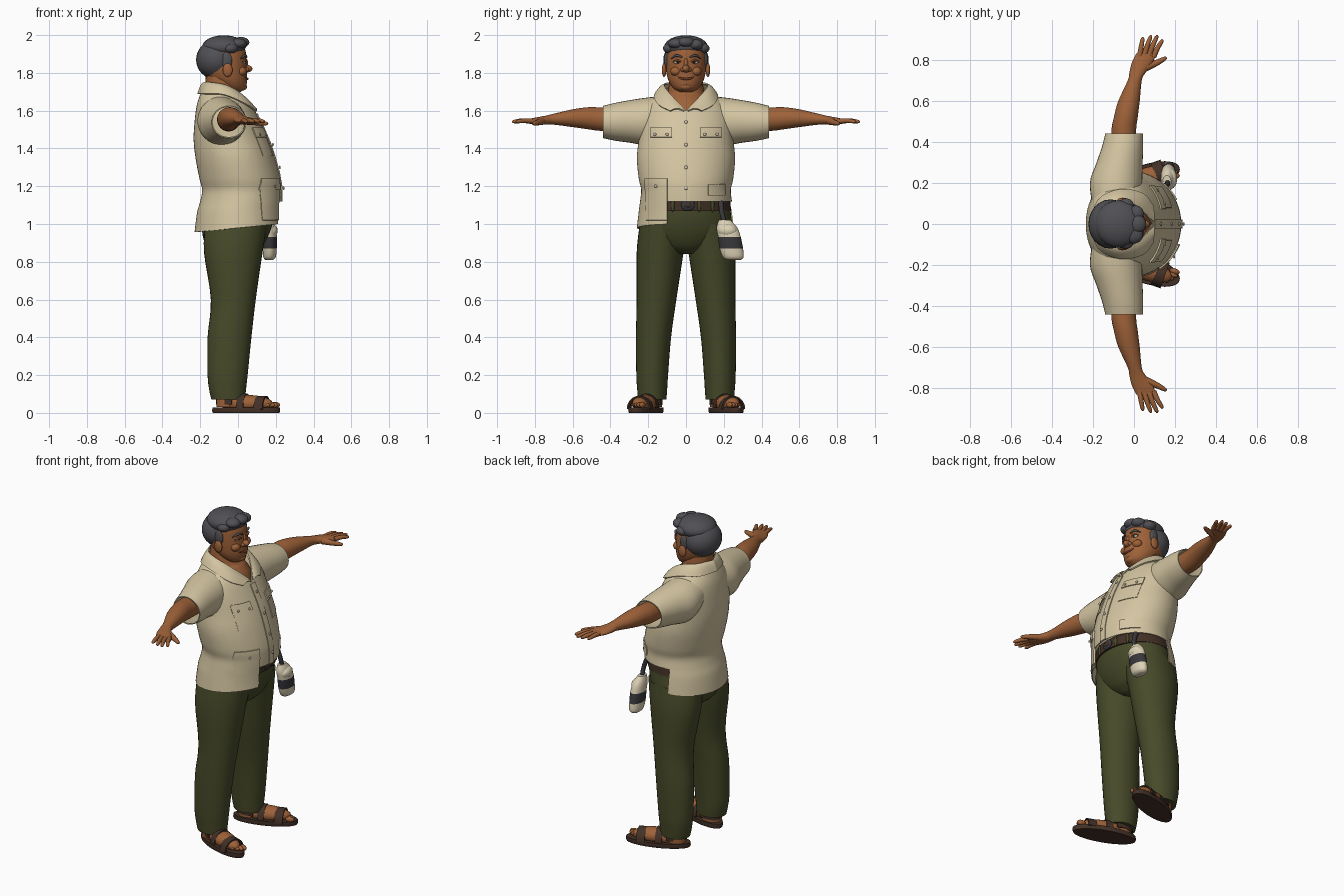
import bpy, bmesh
from math import sin, cos, pi, sqrt, radians
from mathutils import Vector, Matrix

if "Cube" in bpy.data.objects:
    bpy.data.objects.remove(bpy.data.objects["Cube"], do_unlink=True)


def material(name, *rgb):
    mat = bpy.data.materials.new(name)
    mat.use_nodes = True
    mat.diffuse_color = (*rgb, 1)
    mat.node_tree.nodes["Principled BSDF"].inputs["Base Color"].default_value = (*rgb, 1)
    return mat


cream = material("shirt cream", .66, .56, .36)
skin = material("warm skin", .34, .12, .04)
olive = material("trouser olive", .062, .068, .022)
gray = material("hair gray", .08, .08, .09)
leather = material("dark leather", .055, .03, .02)
canvas = material("pouch canvas", .72, .64, .46)
charcoal = material("charcoal", .04, .04, .045)
eye_white = material("eye white", .7, .62, .52)
eye_dark = material("eye dark", .02, .012, .01)
lip = material("lip brown", .18, .05, .025)


def finish(name, bm, mats, thick=0, rule=None):
    """Turn a bmesh into a smooth shaded object, optionally with thickness."""
    bmesh.ops.recalc_face_normals(bm, faces=bm.faces)
    if thick:
        bmesh.ops.solidify(bm, geom=bm.faces[:], thickness=thick)
        bmesh.ops.recalc_face_normals(bm, faces=bm.faces)
    if rule:
        for face in bm.faces:
            face.material_index = rule(face.calc_center_median())
    mesh = bpy.data.meshes.new(name)
    bm.to_mesh(mesh)
    bm.free()
    mesh.shade_smooth()
    mesh.set_sharp_from_angle(angle=radians(45))
    for mat in mats:
        mesh.materials.append(mat)
    obj = bpy.data.objects.new(name, mesh)
    bpy.context.collection.objects.link(obj)
    return obj


def smooth_rows(rows, steps=4):
    """Resample rows of numbers along a smooth spline."""
    rows = [Vector(r) for r in rows]
    out = []
    for i in range(len(rows) - 1):
        p, q = rows[i], rows[i + 1]
        m = (q - rows[max(i - 1, 0)]) / 2
        n = (rows[min(i + 2, len(rows) - 1)] - p) / 2
        for k in range(steps):
            t = k / steps
            out.append(p + m * t + (3 * (q - p) - 2 * m - n) * t**2 + (2 * (p - q) + m + n) * t**3)
    return out + [rows[-1]]


def loft(name, rings, mats, segs=32, caps=True, thick=0, edit=None, rule=None):
    """Skin closed elliptical rings given as centre and two half axes."""
    bm = bmesh.new()
    loops = []
    for c, u, v in rings:
        angles = [2 * pi * k / segs for k in range(segs)]
        loops.append([bm.verts.new(c + u * cos(a) + v * sin(a)) for a in angles])
    for low, high in zip(loops, loops[1:]):
        for k in range(segs):
            j = (k + 1) % segs
            bm.faces.new((low[k], low[j], high[j], high[k]))
    if caps:
        bm.faces.new(loops[0])
        bm.faces.new(loops[-1])
    if edit:
        edit(bm)
    return finish(name, bm, mats, thick, rule)


def column(name, rows, *mats, side=1, **options):
    """Upright loft; rows are z, x, y, x radius, y radius."""
    rings = [(Vector((x, y * side, z)), Vector((a, 0, 0)), Vector((0, b, 0)))
             for z, x, y, a, b in smooth_rows(rows)]
    return loft(name, rings, mats, **options)


def limb(name, rows, mat, side, **options):
    """Sideways loft; rows are y, x, z, x radius, z radius."""
    rings = [(Vector((x, y * side, z)), Vector((a, 0, 0)), Vector((0, 0, b)))
             for y, x, z, a, b in smooth_rows(rows)]
    return loft(name, rings, [mat], **options)


def tube(name, rows, mat):
    """Tapered tube; rows are x, y, z, radius."""
    rows = smooth_rows(rows)
    rings = []
    for i, r in enumerate(rows):
        way = rows[min(i + 1, len(rows) - 1)].xyz - rows[max(i - 1, 0)].xyz
        turn = way.to_track_quat('Z', 'Y')
        rings.append((r.xyz, turn @ Vector((r.w, 0, 0)), turn @ Vector((0, r.w, 0))))
    return loft(name, rings, [mat], segs=12)


def blob(name, loc, size, mat, turn=0):
    bm = bmesh.new()
    place = Matrix.Translation(loc) @ Matrix.Rotation(turn, 4, 'Z') @ Matrix.Diagonal((*size, 1))
    bmesh.ops.create_uvsphere(bm, u_segments=24, v_segments=16, radius=1, matrix=place)
    return finish(name, bm, [mat])


def sheet(name, fn, mat, nu=12, nv=6, thick=.008):
    """Thin curved plate from a function of u and v."""
    bm = bmesh.new()
    grid = [[bm.verts.new(fn(i / nu, j / nv)) for j in range(nv + 1)] for i in range(nu + 1)]
    for a, b in zip(grid, grid[1:]):
        for j in range(nv):
            bm.faces.new((a[j], b[j], b[j + 1], a[j + 1]))
    return finish(name, bm, [mat], thick)


# Shirt body with open neck and a tail lifted at the front left
shirt_rows = [(.96, 0, 0, .23, .26), (1.06, .005, 0, .222, .25), (1.12, .015, 0, .215, .243),
              (1.18, .02, 0, .21, .237), (1.24, .01, 0, .214, .25), (1.35, -.015, 0, .21, .26),
              (1.45, -.037, 0, .198, .25), (1.55, -.057, 0, .172, .245), (1.62, -.07, 0, .15, .22),
              (1.67, -.078, 0, .128, .17), (1.72, -.085, 0, .1, .115)]
HEM, NECK, SLOPE = 1.12, 1.6, .95


def cut_shirt(bm):
    for point, normal in (((0, 0, NECK), (0, 1, SLOPE)), ((0, 0, NECK), (0, 1, -SLOPE)),
                          ((0, -.1, 0), (0, 1, 0)), ((-.05, 0, 0), (1, 0, 0))):
        bmesh.ops.bisect_plane(bm, geom=bm.verts[:] + bm.edges[:] + bm.faces[:],
                               plane_co=point, plane_no=normal)
    gone = []
    for face in bm.faces:
        c = face.calc_center_median()
        tail = c.z < HEM and c.y > -.1 and c.x > -.05
        opening = c.x > -.08 and abs(c.y) < SLOPE * (c.z - NECK)
        if tail or opening:
            gone.append(face)
    bmesh.ops.delete(bm, geom=gone, context='FACES')
    for v in bm.verts:
        if v.co.z < HEM:
            v.co.z += (HEM - v.co.z) * (v.co.x + .2) * .6


column("shirt_body", shirt_rows, cream, segs=64, caps=False, thick=.006, edit=cut_shirt)
shirt_fine = smooth_rows(shirt_rows)


def shirt_front(y, z, lift):
    for a, b in zip(shirt_fine, shirt_fine[1:]):
        if a[0] <= z <= b[0]:
            r = a.lerp(b, (z - a[0]) / (b[0] - a[0]))
            return Vector((r[1] + r[3] * sqrt(max(0, 1 - (y / r[4])**2)) + lift, y, z))


def patch(name, y0, y1, z0, z1, lift):
    sheet(name, lambda u, v: shirt_front(y0 + (y1 - y0) * u, z0 + (z1 - z0) * v, lift), cream)


patch("button_placket", -.022, .022, HEM, 1.585, .006)
for z in (1.54, 1.42, 1.3, 1.19):
    blob("shirt_button", shirt_front(0, z, .012), (.005, .009, .009), canvas)
for s in (1, -1):
    patch("chest_pocket", .08 * s, .185 * s, 1.36, 1.47, .004)
    patch("chest_pocket_flap", .075 * s, .19 * s, 1.46, 1.51, .01)
    for y in (.1, .165):
        blob("pocket_button", shirt_front(y * s, 1.475, .016), (.005, .008, .008), canvas)
patch("lower_pocket", -.215, -.1, 1.02, 1.23, .008)
patch("lower_pocket_flap", -.22, -.1, 1.18, 1.24, .014)
patch("left_pocket_flap", .12, .21, 1.15, 1.21, .008)
blob("lower_pocket_button", shirt_front(-.16, 1.2, .02), (.005, .008, .008), canvas)

# Collar halves
inner = smooth_rows([(-.185, 0, 1.75), (-.14, .09, 1.75), (-.06, .115, 1.735), (.02, .085, 1.69), (.1, .008, NECK)])
outer = smooth_rows([(-.215, 0, 1.69), (-.175, .12, 1.69), (-.07, .17, 1.685), (.045, .15, 1.635), (.098, .085, NECK)])
for s in (1, -1):
    def collar(u, v):
        i = round(u * (len(inner) - 1))
        p = inner[i].lerp(outer[i], v)
        return (p.x, p.y * s, p.z + .012 * sin(pi * v))
    sheet("shirt_collar", collar, cream, nu=len(inner) - 1)

# Neck and chest
column("neck", [(1.55, -.06, 0, .14, .15), (1.62, -.07, 0, .13, .13), (1.67, -.078, 0, .107, .105),
                (1.7, -.085, 0, .09, .095), (1.8, -.09, 0, .08, .085)], skin)

# Head and face
column("head", [(1.7, -.02, 0, .035, .04), (1.72, -.03, 0, .07, .068), (1.76, -.05, 0, .098, .093),
                (1.81, -.07, 0, .118, .105), (1.87, -.08, 0, .125, .108), (1.93, -.08, 0, .115, .098),
                (1.97, -.08, 0, .07, .06)], skin)
blob("nose", (.045, 0, 1.822), (.031, .02, .02), skin)
blob("nose_bridge", (.038, 0, 1.845), (.016, .013, .035), skin)
blob("chin", (.018, 0, 1.727), (.03, .035, .022), skin)
tube("mouth", [(.03, -.05, 1.785, .002), (.044, -.028, 1.772, .005), (.05, 0, 1.768, .006),
               (.044, .028, 1.772, .005), (.03, .05, 1.785, .002)], lip)
for s in (1, -1):
    blob("nostril", (.042, .018 * s, 1.817), (.017, .012, .012), skin)
    blob("cheek", (.018, .052 * s, 1.808), (.028, .03, .025), skin)
    blob("eye", (.028, .045 * s, 1.857), (.012, .02, .01), eye_white)
    blob("pupil", (.037, .043 * s, 1.857), (.005, .008, .008), eye_dark)
    tube("upper_eyelid", [(.026, .068 * s, 1.858, .004), (.041, .045 * s, 1.868, .005),
                          (.041, .024 * s, 1.858, .004)], skin)
    tube("eyebrow", [(.015, .078 * s, 1.876, .003), (.037, .05 * s, 1.892, .007),
                     (.046, .02 * s, 1.883, .004)], gray)
    blob("ear", (-.055, .116 * s, 1.815), (.026, .012, .036), skin)
    blob("sideburn", (-.06, .103 * s, 1.865), (.028, .013, .045), gray)

# Hair
blob("hair_back", (-.115, 0, 1.87), (.107, .12, .105), gray)
blob("hair_top", (-.075, 0, 1.937), (.115, .115, .062), gray)
for x, y, z, r in ((.015, 0, 1.962, .045), (.008, .05, 1.95, .04), (0, -.05, 1.955, .045),
                   (-.04, .085, 1.93, .04), (-.04, -.082, 1.93, .04)):
    blob("hair_wave", (x, y, z), (r, r, .028), gray)

# Sleeves, arms and hands
for s in (1, -1):
    limb("sleeve", [(.08, -.09, 1.575, .11, .105), (.2, -.088, 1.545, .127, .125), (.3, -.07, 1.543, .112, .112),
                    (.38, -.055, 1.541, .1, .099), (.44, -.048, 1.54, .092, .085)],
         cream, s, caps=False, thick=.006)
    limb("arm", [(.3, -.05, 1.55, .06, .06), (.45, -.05, 1.555, .06, .062), (.52, -.04, 1.56, .058, .058),
                 (.6, -.024, 1.56, .052, .047), (.7, .004, 1.555, .034, .029), (.74, .018, 1.55, .04, .024),
                 (.79, .042, 1.546, .051, .019), (.83, .06, 1.544, .049, .013)], skin, s)
    for x, y, tip_x, tip_y in ((.095, .815, .135, .9), (.073, .82, .11, .92), (.05, .82, .08, .92), (.027, .81, .042, .91)):
        tube("finger", [(x, y * s, 1.545, .014), ((x + tip_x) / 2, (y + tip_y) / 2 * s, 1.547, .012),
                        (tip_x, (tip_y - .01) * s, 1.542, .009), (tip_x, tip_y * s, 1.541, .003)], skin)
    tube("thumb", [(.05, .76 * s, 1.545, .02), (.11, .785 * s, 1.537, .015),
                   (.148, .805 * s, 1.532, .01), (.158, .812 * s, 1.531, .004)], skin)

# Trousers and belt
column("trouser_seat", [(.84, -.02, 0, .09, .05), (.88, -.02, 0, .145, .17), (.96, -.01, 0, .18, .242),
                        (1.05, .005, 0, .187, .238), (1.14, .005, 0, .187, .228)], olive, segs=48)
column("belt", [(1.07, .005, 0, .199, .238), (1.13, .005, 0, .199, .234)], leather, segs=48)
for y in (-.07, .07, .14):
    blob("belt_loop", (.005 + .199 * sqrt(1 - (y / .235)**2), y, 1.1), (.008, .01, .036), olive)
blob("belt_buckle", (.204, .01, 1.1), (.01, .036, .03), charcoal)
blob("buckle_center", (.21, .01, 1.1), (.008, .02, .015), leather)
for s in (1, -1):
    column("trouser_leg", [(1, -.01, .12, .165, .125), (.85, -.025, .137, .155, .124), (.6, -.025, .156, .119, .105),
                           (.4, -.045, .172, .116, .093), (.2, -.055, .179, .106, .084), (.12, -.055, .179, .097, .079),
                           (.07, -.052, .179, .089, .075)], olive, side=s)

# Feet and sandals
SPLAY = radians(20)
for s in (1, -1):
    along = Vector((cos(SPLAY), s * sin(SPLAY), 0))
    across = Vector((-sin(SPLAY), s * cos(SPLAY), 0))

    def spot(a, b, z):
        return Vector((.043, s * .212, z)) + along * a + across * b

    loft("sandal_sole", [(spot(0, 0, z), along * a, across * b) for z, a, b in
                         ((0, .186, .068), (.01, .19, .072), (.028, .188, .07))], [leather], segs=40)
    column("ankle", [(.03, -.055, .178, .06, .052), (.16, -.055, .178, .06, .055)], skin, side=s)
    blob("foot", spot(0, 0, .05), (.15, .056, .045), skin, SPLAY * s)
    for i in range(5):
        r = .02 - .002 * i
        blob("toe", spot(.152 - .004 * i * i, -.036 + .019 * i, .042), (.026, r * .7, r * .8), skin, SPLAY * s)
    for start, width, half, rise in ((.065, .05, .066, .07), (-.035, .04, .064, .083)):
        sheet("sandal_strap", lambda u, v: spot(start + width * v, half * cos(pi * u), .02 + rise * sin(pi * u)), leather)
    sheet("heel_strap", lambda u, v: spot(-.06 - .108 * sin(pi * u), .06 * cos(pi * u), .045 + .03 * v), leather)

# Hanging pouch with a dark band
column("pouch", [(.81, .165, .253, .02, .038), (.825, .167, .25, .033, .055), (.87, .168, .24, .037, .062),
                 (.93, .168, .23, .038, .06), (.98, .165, .217, .034, .055), (1.02, .16, .205, .02, .032)],
       canvas, charcoal, rule=lambda c: int(.865 < c.z < .925))
blob("pouch_flap", (.178, .22, .965), (.032, .05, .035), canvas)
tube("pouch_strap", [(.14, .185, 1.12, .014), (.16, .19, 1.06, .013), (.163, .205, 1.0, .013)], charcoal)
